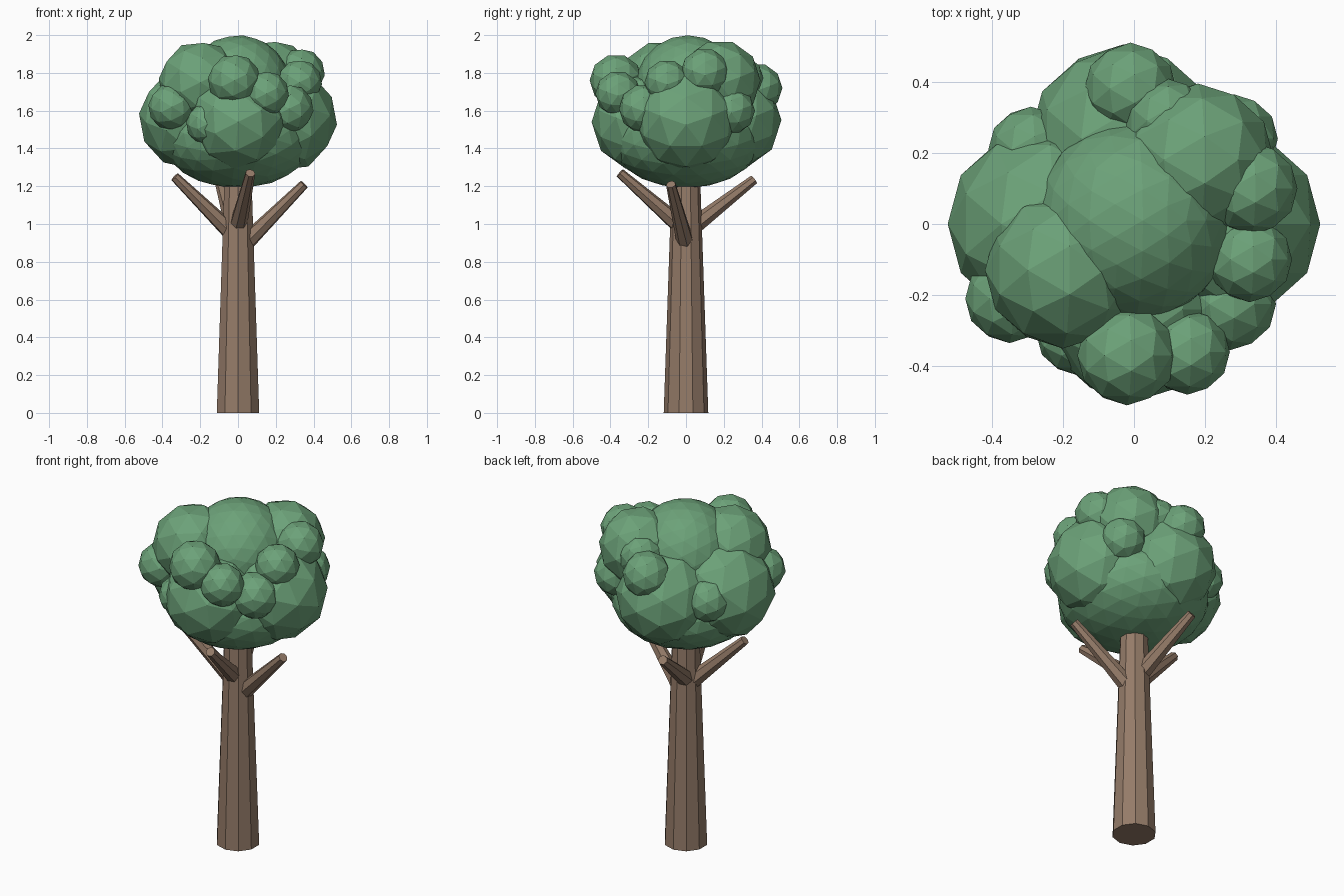
import bpy
import math
from mathutils import Vector

if "Cube" in bpy.data.objects:
    bpy.data.objects.remove(bpy.data.objects["Cube"])


def material(name, color):
    m = bpy.data.materials.new(name)
    m.diffuse_color = color
    m.use_nodes = True
    m.node_tree.nodes["Principled BSDF"].inputs["Base Color"].default_value = m.diffuse_color
    return m


bark = material("bark", (0.30, 0.20, 0.14, 1))
leaf = material("leaf", (0.15, 0.36, 0.19, 1))


def limb(name, start, end, r1, r2, sides):
    """Tapered cylinder between two points."""
    a, b = Vector(start), Vector(end)
    d = b - a
    bpy.ops.mesh.primitive_cone_add(
        vertices=sides, radius1=r1, radius2=r2, depth=d.length,
        location=(a + b) / 2, rotation=d.to_track_quat('Z', 'Y').to_euler())
    ob = bpy.context.object
    ob.name = name
    ob.data.materials.append(bark)


def clump(name, center, radius, detail=2, flatten=1.0):
    """Faceted ball of leaves, turned so that corners lie on the axes."""
    bpy.ops.mesh.primitive_ico_sphere_add(
        subdivisions=detail, radius=radius, location=center,
        rotation=(0, math.radians(31.717), 0))
    bpy.ops.object.transform_apply(location=False, rotation=True, scale=False)
    ob = bpy.context.object
    ob.name = name
    ob.scale.z = flatten
    ob.data.materials.append(leaf)


# Trunk
limb("trunk", (0, 0, 0), (0, 0, 1.22), 0.118, 0.076, 10)

# Branches
limb("branch_right", (0.03, 0, 0.89), (0.35, -0.08, 1.21), 0.048, 0.026, 7)
limb("branch_left", (-0.03, 0, 0.95), (-0.335, -0.07, 1.25), 0.048, 0.026, 7)
limb("branch_front", (0, -0.03, 0.99), (0.065, -0.35, 1.27), 0.048, 0.026, 7)
limb("branch_back", (-0.02, 0.03, 0.98), (-0.10, 0.36, 1.235), 0.048, 0.026, 7)

# Crown core: a wide flattened base and a dome on top
clump("crown_base", (0, 0, 1.45), 0.40, 3, 0.65)
clump("crown_top", (0, 0.01, 1.72), 0.28, 3)

# Large side and upper clumps
large = [
    ((0.25, 0, 1.55), 0.275), ((-0.25, 0, 1.56), 0.275),
    ((0, -0.24, 1.54), 0.26), ((-0.03, 0.24, 1.55), 0.265),
    ((-0.20, -0.13, 1.75), 0.22), ((0.18, 0.18, 1.76), 0.215),
]
for i, (c, r) in enumerate(large):
    clump(f"large_leaf_clump_{i + 1}", c, r)

# Small clumps on the outside
small = [
    ((-0.02, -0.37, 1.76), 0.14), ((-0.35, -0.21, 1.62), 0.125),
    ((0.15, -0.36, 1.69), 0.12), ((0.27, -0.225, 1.61), 0.13),
    ((0.325, -0.10, 1.75), 0.12), ((0.33, 0.10, 1.80), 0.13),
    ((-0.01, 0.38, 1.72), 0.13), ((-0.29, 0.21, 1.58), 0.12),
    ((0.28, 0.24, 1.60), 0.125), ((-0.16, -0.31, 1.53), 0.115),
    ((0.09, 0.29, 1.77), 0.12),
]
for i, (c, r) in enumerate(small):
    clump(f"small_leaf_clump_{i + 1}", c, r)
